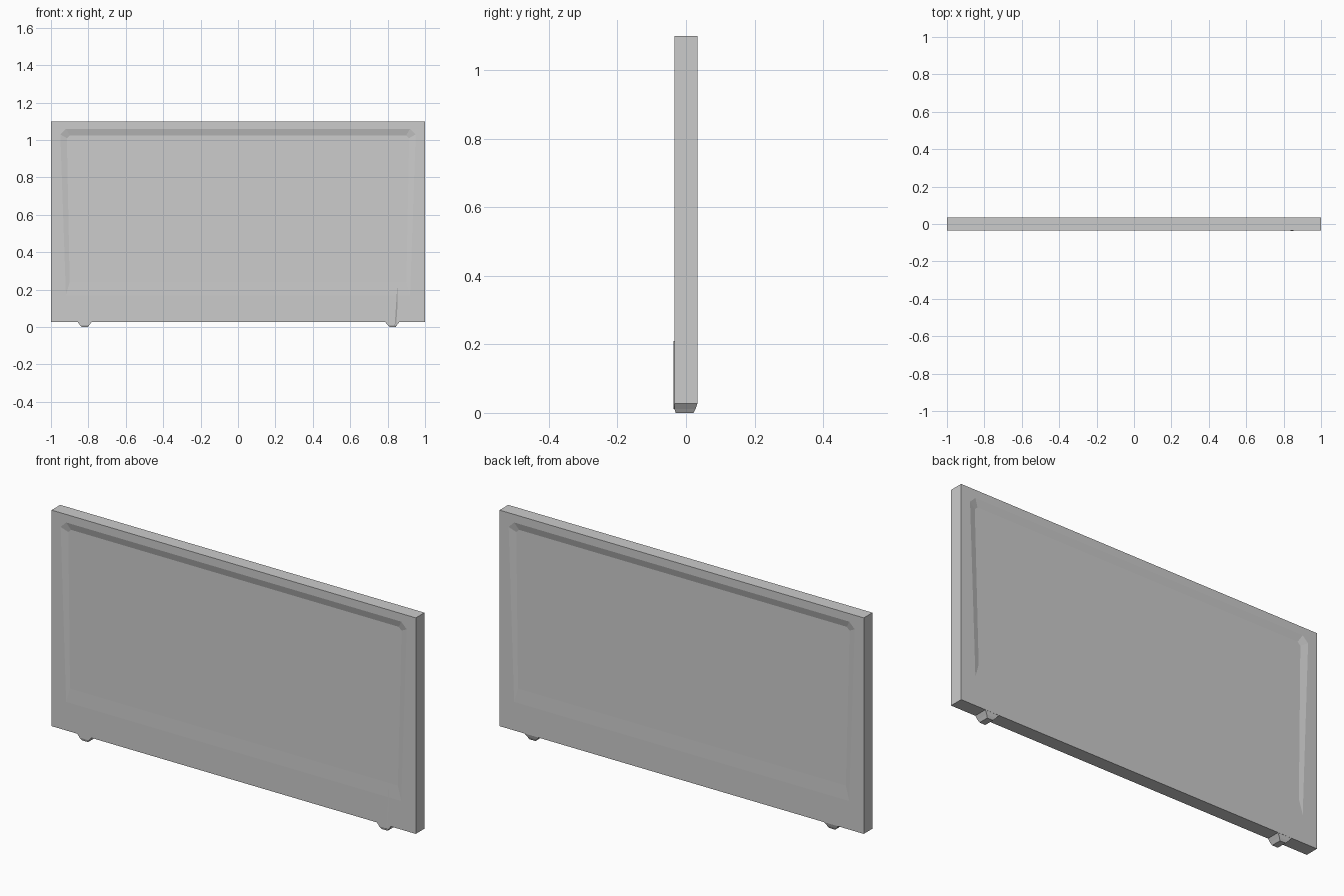
import bpy, bmesh

if "Cube" in bpy.data.objects:
    bpy.data.objects.remove(bpy.data.objects["Cube"])

HALF = 0.034      # half thickness of the slab
BOTTOM, TOP = 0.028, 1.10


def make_object(name, bm):
    bmesh.ops.recalc_face_normals(bm, faces=bm.faces)
    mesh = bpy.data.meshes.new(name)
    bm.to_mesh(mesh)
    bm.free()
    obj = bpy.data.objects.new(name, mesh)
    bpy.context.collection.objects.link(obj)
    return obj


def loop(bm, points, y=None):
    return [bm.verts.new((p[0], p[1] if y is None else y, p[-1])) for p in points]


def mirrored(points):
    """Left-hand points followed by their right-hand mirror images, in loop order."""
    return points + [(-p[0],) + p[1:] for p in reversed(points)]


# Main panel: front half with a shallow sunken field, mirrored to the back
bm = bmesh.new()
rect = mirrored([(-1, BOTTOM), (-1, TOP)])
middle = loop(bm, rect, 0)
edge = loop(bm, rect, -HALF)
# rim of the field, with cut top corners; floor fades out toward the bottom
rim = loop(bm, mirrored([(-0.92, 0.17), (-0.95, 1.03), (-0.92, 1.06)]), -HALF)
floor = loop(bm, mirrored([(-0.90, -HALF + 0.002, 0.24),
                           (-0.915, -HALF + 0.010, 1.01),
                           (-0.90, -HALF + 0.010, 1.025)]))
for i in range(4):
    j = (i + 1) % 4
    bm.faces.new((middle[i], middle[j], edge[j], edge[i]))
for i in range(6):
    j = (i + 1) % 6
    bm.faces.new((rim[i], rim[j], floor[j], floor[i]))
bm.faces.new(floor)
for corner in ((edge[0], edge[1], rim[1], rim[0]), (edge[1], rim[2], rim[1]),
               (edge[1], edge[2], rim[3], rim[2]), (edge[2], rim[4], rim[3]),
               (edge[2], edge[3], rim[5], rim[4]), (edge[3], edge[0], rim[0], rim[5])):
    bm.faces.new(corner)
panel = make_object("panel", bm)
# outward orientation: the front faces look toward -y
if min(panel.data.polygons, key=lambda p: p.center.y).normal.y > 0:
    panel.data.flip_normals()
mirror = panel.modifiers.new("mirror_back", 'MIRROR')
mirror.use_axis = (False, True, False)


# Small tapered feet under the bottom edge
def foot(name, x):
    bm = bmesh.new()
    top = loop(bm, [(x + a, b, BOTTOM + 0.002) for a, b in
                    ((-0.04, -HALF), (0.04, -HALF), (0.04, HALF), (-0.04, HALF))])
    mid = loop(bm, [(x + a, b, 0.012) for a, b in
                    ((-0.026, -HALF), (0.026, -HALF), (0.026, 0.028), (-0.026, 0.028))])
    low = loop(bm, [(x + a, b, 0.0) for a, b in
                    ((-0.014, -0.03), (0.018, -0.03), (0.018, 0.022), (-0.014, 0.022))])
    for a, b in ((top, mid), (mid, low)):
        for i in range(4):
            j = (i + 1) % 4
            bm.faces.new((a[i], a[j], b[j], b[i]))
    bm.faces.new(top)
    bm.faces.new(low)
    return make_object(name, bm)


foot("left_foot", -0.82)
foot("right_foot", 0.825)

# Narrow raised crease above the right foot
bm = bmesh.new()
base = loop(bm, [(0.838, 0.012), (0.858, 0.03), (0.853, 0.21)], -HALF + 0.004)
ridge = bm.verts.new((0.838, -HALF - 0.003, 0.012))
tip = bm.verts.new((0.851, -HALF - 0.003, 0.21))
for face in ((base[0], base[1], ridge), (base[1], base[2], tip, ridge),
             (base[2], base[0], ridge, tip), tuple(base)):
    bm.faces.new(face)
make_object("front_crease", bm)
